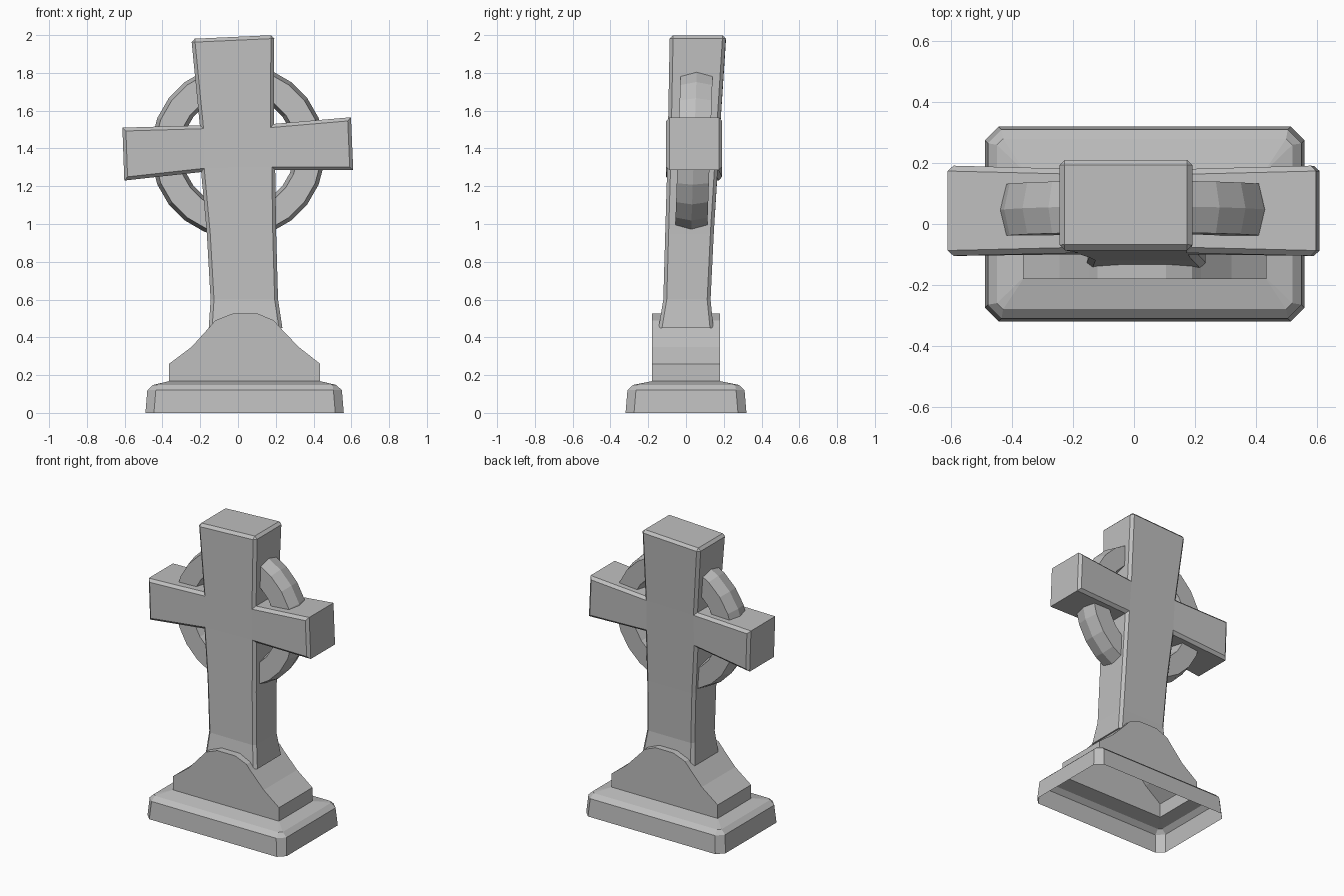
import bpy
import bmesh
from math import cos, sin, tau

cube = bpy.data.objects.get("Cube")
if cube:
    bpy.data.objects.remove(cube, do_unlink=True)

# One stone colour
stone = bpy.data.materials.new("grey_stone")
stone.use_nodes = True
colour = (0.52, 0.52, 0.52, 1)
stone.diffuse_color = colour
stone.node_tree.nodes["Principled BSDF"].inputs["Base Color"].default_value = colour


def finish(bm, name):
    mesh = bpy.data.meshes.new(name)
    bm.to_mesh(mesh)
    bm.free()
    mesh.materials.append(stone)
    obj = bpy.data.objects.new(name, mesh)
    bpy.context.collection.objects.link(obj)
    return obj


def bridge(bm, a, b):
    for i in range(len(a)):
        j = (i + 1) % len(a)
        bm.faces.new((a[i], a[j], b[j], b[i]))


# Plinth: chamfered rings, hollow and open underneath
def plinth_ring(bm, x0, x1, y, cut, z):
    pts = [(x0 + cut, -y), (x1 - cut, -y), (x1, cut - y), (x1, y - cut),
           (x1 - cut, y), (x0 + cut, y), (x0, y - cut), (x0, cut - y)]
    return [bm.verts.new((px, py, z)) for px, py in pts]


bm = bmesh.new()
rings = [plinth_ring(bm, *r) for r in (
    (-0.49, 0.56, 0.32, 0.045, 0),
    (-0.48, 0.55, 0.31, 0.045, 0.12),
    (-0.45, 0.52, 0.28, 0.02, 0.148),
    (-0.365, 0.435, 0.18, 0.002, 0.168))]
for low, high in zip(rings, rings[1:]):
    bridge(bm, low, high)
finish(bm, "plinth")

# Mound: arched profile pulled from front to back, open underneath
profile = [(-0.365, 0.165), (-0.365, 0.26), (-0.245, 0.35), (-0.15, 0.455),
           (-0.12, 0.49), (-0.03, 0.525), (0.105, 0.525), (0.19, 0.49),
           (0.22, 0.455), (0.32, 0.35), (0.435, 0.26), (0.435, 0.165)]
bm = bmesh.new()
front = [bm.verts.new((x, -0.18, z)) for x, z in profile]
back = [bm.verts.new((x, 0.18, z)) for x, z in profile]
bm.faces.new(front)
bm.faces.new(back[::-1])
for i in range(len(profile) - 1):
    bm.faces.new((front[i + 1], front[i], back[i], back[i + 1]))
finish(bm, "mound")

# Cross: rows of left x, left z, right x, right z, front y, back y
rows = [(-0.155, 0.45, 0.235, 0.45, -0.145, 0.145),
        (-0.145, 0.60, 0.212, 0.60, -0.12, 0.13),
        (-0.165, 0.95, 0.202, 0.95, -0.11, 0.147),
        (-0.195, 1.275, 0.197, 1.285, -0.10, 0.168),
        (-0.202, 1.522, 0.19, 1.53, -0.095, 0.182),
        (-0.247, 1.98, 0.192, 2.0, -0.086, 0.212)]
ends = {-1: [(-0.602, 1.23), (-0.612, 1.51)], 1: [(0.61, 1.285), (0.598, 1.565)]}
bm = bmesh.new()
for side in (4, 5):
    lefts = [bm.verts.new((r[0], r[side], r[1])) for r in rows]
    rights = [bm.verts.new((r[2], r[side], r[3])) for r in rows]
    for i in range(len(rows) - 1):
        bm.faces.new((lefts[i], rights[i], rights[i + 1], lefts[i + 1]))
    end_y = -0.105 if side == 4 else 0.192
    for sign, column in ((-1, lefts), (1, rights)):
        a, b = [bm.verts.new((x, end_y, z)) for x, z in ends[sign]]
        bm.faces.new((a, column[3], column[4], b))
bm.verts.ensure_lookup_table()
half = len(bm.verts) // 2
bm.verts.index_update()
rim = [(e.verts[0].index, e.verts[1].index) for e in bm.edges
       if e.is_boundary and e.verts[0].index < half]
for a, b in rim:
    v = bm.verts
    bm.faces.new((v[a], v[b], v[b + half], v[a + half]))
bmesh.ops.recalc_face_normals(bm, faces=bm.faces[:])


# Chamfer the front and back outlines and the top end
def chamfered(edge):
    a, b = edge.verts
    if max(a.co.z, b.co.z) < 0.5:
        return False
    across = abs(a.co.y - b.co.y) > 0.2
    if across:
        return a.co.z > 1.9
    return edge.calc_face_angle(0) > 0.7


bm.normal_update()
bmesh.ops.bevel(bm, geom=[e for e in bm.edges if chamfered(e)],
                offset=0.018, segments=1, affect='EDGES', clamp_overlap=True)
finish(bm, "cross")

# Ring: six-sided section turned around the crossing, leaning back slightly
section = [(0.462, 0), (0.442, 0.085), (0.318, 0.085),
           (0.298, 0), (0.318, -0.085), (0.442, -0.085)]
count = 24
bm = bmesh.new()
loops = []
for k in range(count):
    t = tau * (k + 0.5) / count
    loops.append([bm.verts.new((r * cos(t), 0.042 + y + 0.035 * r * sin(t),
                                1.385 + r * sin(t))) for r, y in section])
for k in range(count):
    bridge(bm, loops[k], loops[(k + 1) % count])
bmesh.ops.recalc_face_normals(bm, faces=bm.faces[:])
finish(bm, "ring")
